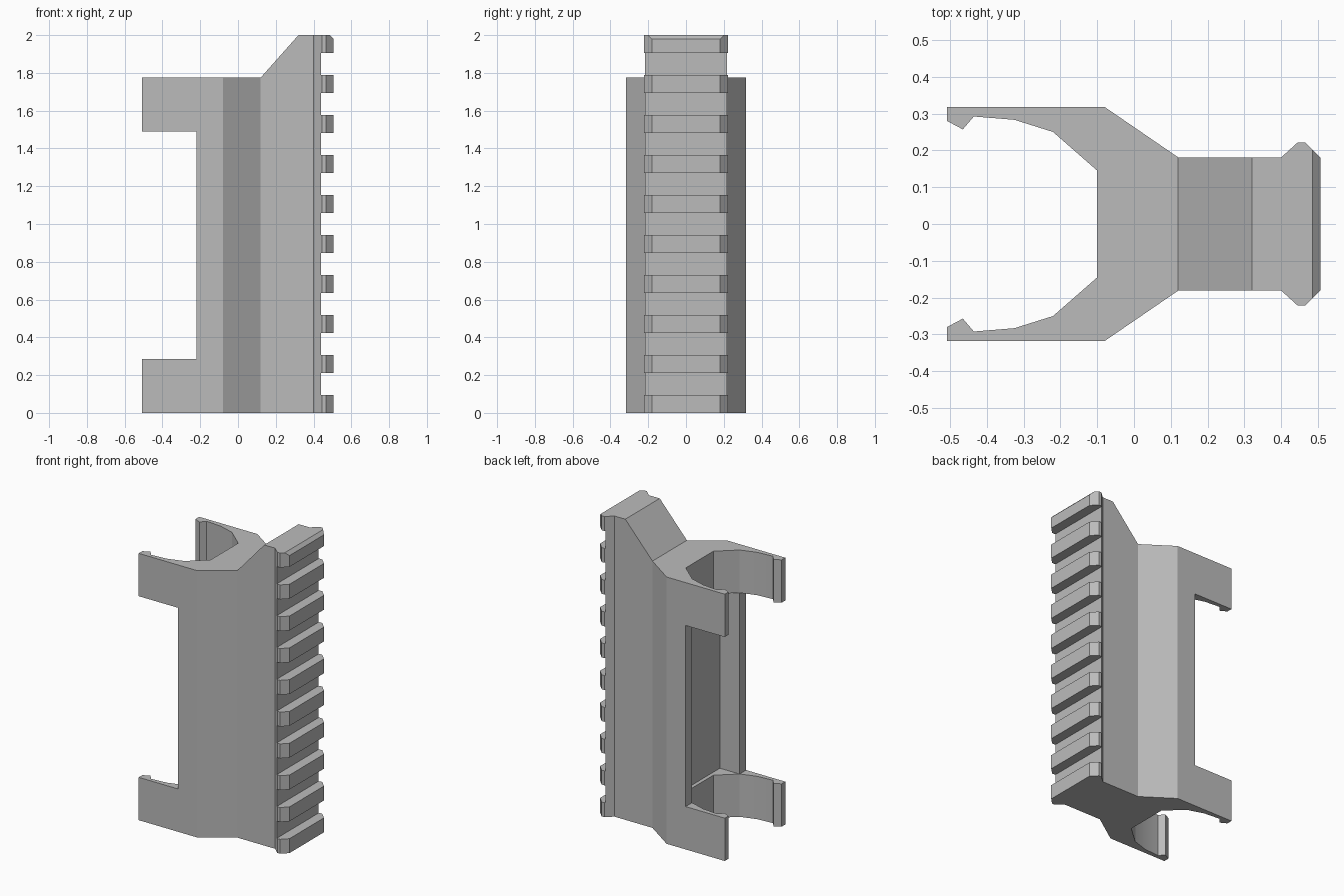
import bpy
import bmesh
from mathutils import Vector

if "Cube" in bpy.data.objects:
    bpy.data.objects.remove(bpy.data.objects["Cube"], do_unlink=True)

grey = bpy.data.materials.new("matte_grey")
grey.use_nodes = True
colour = (0.5, 0.5, 0.5, 1)
grey.diffuse_color = colour
grey.node_tree.nodes["Principled BSDF"].inputs["Base Color"].default_value = colour


def prism(name, outline, depth):
    """Solid made by sweeping a closed outline along a vector."""
    bm = bmesh.new()
    face = bm.faces.new([bm.verts.new(p) for p in outline])
    swept = bmesh.ops.extrude_face_region(bm, geom=[face])["geom"]
    bmesh.ops.translate(bm, vec=Vector(depth),
                        verts=[v for v in swept if isinstance(v, bmesh.types.BMVert)])
    bmesh.ops.recalc_face_normals(bm, faces=bm.faces)
    mesh = bpy.data.meshes.new(name)
    bm.to_mesh(mesh)
    bm.free()
    mesh.materials.append(grey)
    obj = bpy.data.objects.new(name, mesh)
    bpy.context.collection.objects.link(obj)
    return obj


def box(name, x0, x1, half_y, z0, z1):
    outline = [(x0, -half_y, z0), (x1, -half_y, z0), (x1, half_y, z0), (x0, half_y, z0)]
    return prism(name, outline, (0, 0, z1 - z0))


def side_prism(name, outline):
    """Solid with an outline in x and z, running right through the width."""
    return prism(name, [(x, -1, z) for x, z in outline], (0, 2, 0))


# Clip and rail cross-section, mirrored across the middle
half = [(-0.10, 0.145), (-0.22, 0.25), (-0.325, 0.283), (-0.435, 0.292),
        (-0.465, 0.257), (-0.508, 0.28), (-0.508, 0.318), (-0.08, 0.318),
        (0.12, 0.181), (0.40, 0.181), (0.445, 0.222), (0.465, 0.222), (0.506, 0.181)]
section = half + [(x, -y) for x, y in reversed(half)]
body = prism("clip_and_rail", [(x, y, 0) for x, y in section], (0, 0, 2))

# Sloped shoulder, side window, inner pocket and top chamfer
cutters = [
    side_prism("shoulder_cutter",
               [(-1, 1.775), (0.12, 1.775), (0.32, 2.0), (0.40, 2.09), (-1, 2.09)]),
    side_prism("window_cutter", [(-1, 0.285), (-0.22, 0.285), (-0.22, 1.49), (-1, 1.49)]),
    box("pocket_cutter", -0.3, -0.075, 0.249, 0.285, 1.49),
    side_prism("chamfer_cutter", [(0.465, 2.02), (0.525, 1.96), (0.6, 2.02)]),
]

# Slots between the rail teeth
teeth, tooth = 10, 0.096
pitch = (2 - tooth) / (teeth - 1)
for i in range(teeth - 1):
    cutters.append(box("slot_cutter", 0.44, 0.7, 0.5, i * pitch + tooth, (i + 1) * pitch))

for cutter in cutters:
    cutter.hide_render = True
    mod = body.modifiers.new(cutter.name, "BOOLEAN")
    mod.operation = "DIFFERENCE"
    mod.solver = "EXACT"
    mod.object = cutter

# Bake the cuts and remove the cutters
bpy.context.view_layer.update()
evaluated = body.evaluated_get(bpy.context.evaluated_depsgraph_get())
cut_mesh = bpy.data.meshes.new_from_object(evaluated)
body.modifiers.clear()
body.data = cut_mesh
for cutter in cutters:
    bpy.data.objects.remove(cutter, do_unlink=True)

# Slightly rounded inner jaws, crisp edges elsewhere
bpy.ops.object.select_all(action="DESELECT")
body.select_set(True)
bpy.context.view_layer.objects.active = body
bpy.ops.object.shade_smooth_by_angle(angle=0.35)
